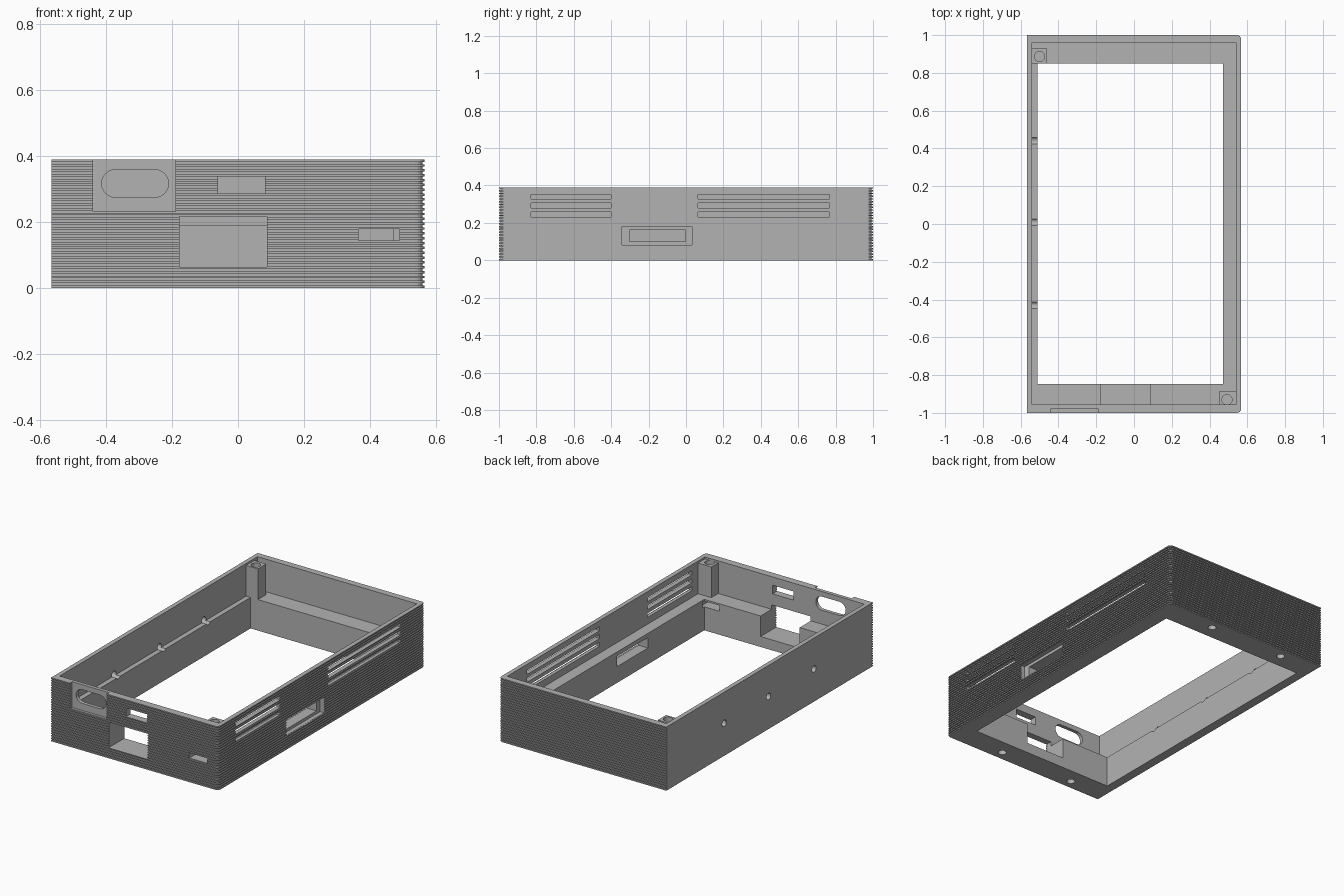
import bpy, bmesh, math
from mathutils import Matrix, Vector

if "Cube" in bpy.data.objects:
    bpy.data.objects.remove(bpy.data.objects["Cube"], do_unlink=True)

grey = bpy.data.materials.new("plain_grey")
grey.use_nodes = True
colour = (0.45, 0.45, 0.45, 1)
grey.diffuse_color = colour
grey.node_tree.nodes["Principled BSDF"].inputs["Base Color"].default_value = colour

W, L, H = 0.567, 1.0, 0.39      # half width, half length, height
LEDGE = 0.19                    # height of the thick lower wall


def make(name, bm):
    bmesh.ops.recalc_face_normals(bm, faces=bm.faces)
    mesh = bpy.data.meshes.new(name)
    bm.to_mesh(mesh)
    bm.free()
    mesh.materials.append(grey)
    ob = bpy.data.objects.new(name, mesh)
    bpy.context.scene.collection.objects.link(ob)
    return ob


def box(name, x, y, z):
    bm = bmesh.new()
    bmesh.ops.create_cube(bm, size=1)
    for v in bm.verts:
        v.co = Vector([(a + b) / 2 + c * (b - a) for (a, b), c in zip((x, y, z), v.co)])
    return make(name, bm)


def rod(name, centre, radius, length, axis="Z"):
    bm = bmesh.new()
    turn = Matrix.Rotation(math.pi / 2, 4, {"X": "Y", "Y": "X"}[axis]) if axis != "Z" else Matrix()
    bmesh.ops.create_cone(bm, cap_ends=True, segments=24, radius1=radius, radius2=radius,
                          depth=length, matrix=Matrix.Translation(centre) @ turn)
    return make(name, bm)


def cut(ob, cutter):
    cutter.hide_render = True
    mod = ob.modifiers.new("cut", "BOOLEAN")
    mod.operation, mod.solver, mod.object = "DIFFERENCE", "EXACT", cutter
    bpy.context.view_layer.update()
    graph = bpy.context.evaluated_depsgraph_get()
    mesh = bpy.data.meshes.new_from_object(ob.evaluated_get(graph))
    ob.modifiers.clear()
    ob.data = mesh
    bpy.data.objects.remove(cutter, do_unlink=True)


def outline(inset, r=0.022, steps=4):
    # Square corners on the flat side, rounded corners on the ribbed side
    w, l = W - inset, L - inset
    pts = [(-W, -l)]
    for cy, start in ((-l + r, -90), (l - r, 0)):
        for i in range(steps + 1):
            a = math.radians(start + 90 * i / steps)
            pts.append((w - r + r * math.cos(a), cy + r * math.sin(a)))
    return pts + [(-W, l)]


def ribbed_block(ribs=26, depth=0.007):
    # Stack of alternating outlines gives square horizontal ribs
    bm = bmesh.new()
    rings = []
    half = H / (2 * ribs + 1)
    for k in range(2 * ribs + 1):
        pts = outline(depth * (k % 2))
        for z in (k * half, (k + 1) * half):
            rings.append([bm.verts.new((x, y, z)) for x, y in pts])
    n = len(rings[0])
    for a, b in zip(rings, rings[1:]):
        for i in range(n):
            j = (i + 1) % n
            quad = (a[i], a[j], b[j], b[i])
            # Flat side corners share a line with the next ring, so keep only real area
            if (quad[0].co - quad[2].co).length > 1e-6:
                bm.faces.new(quad)
    bm.faces.new(rings[0])
    bm.faces.new(rings[-1])
    bmesh.ops.remove_doubles(bm, verts=bm.verts, dist=1e-5)
    return make("case_frame", bm)


case = ribbed_block()

# Hollow: open middle, wider upper cavity
cut(case, box("opening", (-0.51, 0.47), (-0.848, 0.85), (-0.1, 0.5)))
cut(case, box("cavity", (-0.54, 0.54), (-0.955, 0.96), (LEDGE, 0.5)))

# Front ports
front = (-1.1, -0.83)
cut(case, box("oval_recess", (-0.44, -0.19), (-1.1, -0.977), (0.232, 0.5)))
slot_z, slot_r = 0.317, 0.042
cut(case, box("oval_middle", (-0.372, -0.253), (-1.1, -0.9), (slot_z - slot_r, slot_z + slot_r)))
for x in (-0.372, -0.253):
    cut(case, rod("oval_end", (x, -1, slot_z), slot_r, 0.2, "Y"))
cut(case, box("upper_port", (-0.06, 0.082), (-1.1, -0.9), (0.286, 0.339)))
cut(case, box("large_port", (-0.177, 0.088), front, (0.064, 0.217)))
cut(case, box("small_port", (0.366, 0.49), front, (0.144, 0.179)))

# Ribbed side: stepped port and two banks of vents
cut(case, box("port_recess", (0.535, 0.7), (-0.342, 0.032), (0.082, 0.181)))
cut(case, box("port_hole", (0.4, 0.7), (-0.302, -0.004), (0.1, 0.163)))
for y in ((-0.83, -0.4), (0.065, 0.768)):
    for z in (0.232, 0.28, 0.328):
        cut(case, box("vent", (0.5, 0.7), y, (z, z + 0.025)))

# Screw holes through the flat side and up from the base
for y in (-0.43, 0.01, 0.44):
    cut(case, rod("side_hole", (-0.54, y, 0.2), 0.02, 0.2, "X"))
for x in (-0.315, 0.2):
    for y in (-0.943, 0.938):
        cut(case, rod("base_hole", (x, y, 0), 0.024, 0.24))

# Corner screw posts standing on the ledge
for name, x, y, hole in (("back_post", (-0.545, -0.46), (0.85, 0.93), (-0.5, 0.887)),
                         ("front_post", (0.45, 0.545), (-0.96, -0.888), (0.492, -0.93))):
    post = box(name, x, y, (LEDGE - 0.005, H - 0.012))
    cut(post, rod("post_hole", (*hole, H), 0.027, 0.3))
